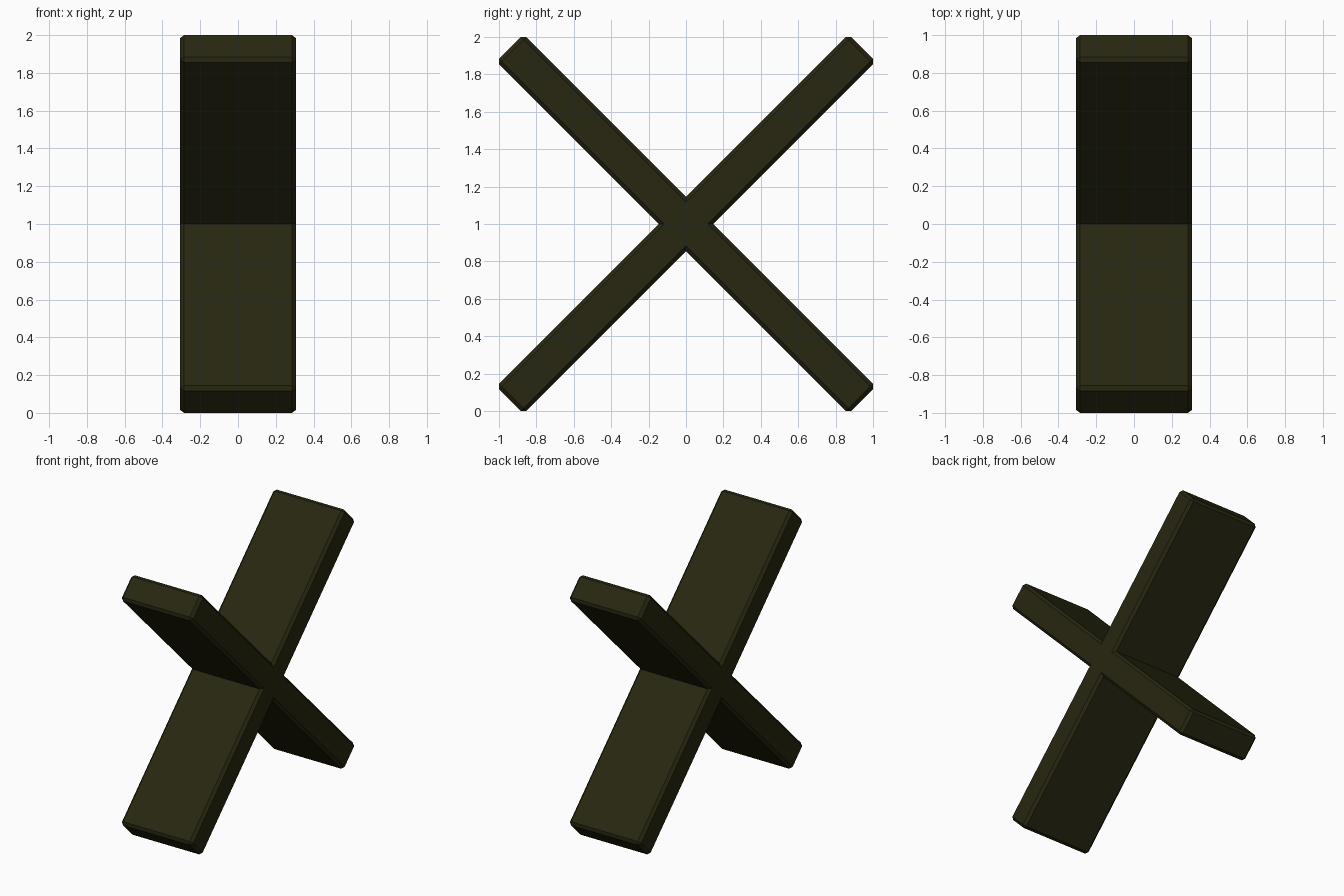
import bpy, math

if "Cube" in bpy.data.objects:
    bpy.data.objects.remove(bpy.data.objects["Cube"])

mat = bpy.data.materials.new("dark olive")
mat.diffuse_color = (0.021, 0.02, 0.0055, 1)
mat.use_nodes = True
mat.node_tree.nodes["Principled BSDF"].inputs["Base Color"].default_value = mat.diffuse_color


def plank(name, angle):
    """Bevelled plank tilted about the x axis through the crossing point."""
    bpy.ops.mesh.primitive_cube_add(size=1, location=(0, 0, 1))
    ob = bpy.context.object
    ob.name = name
    ob.scale = (0.612, 2.664, 0.205)
    bpy.ops.object.transform_apply(location=False, rotation=False, scale=True)
    ob.rotation_euler.x = math.radians(angle)
    bevel = ob.modifiers.new("edge_chamfer", 'BEVEL')
    bevel.width = 0.0205
    bevel.segments = 1
    ob.data.materials.append(mat)


# Two planks crossing at right angles
plank("rising_plank", 45)
plank("falling_plank", -45)
